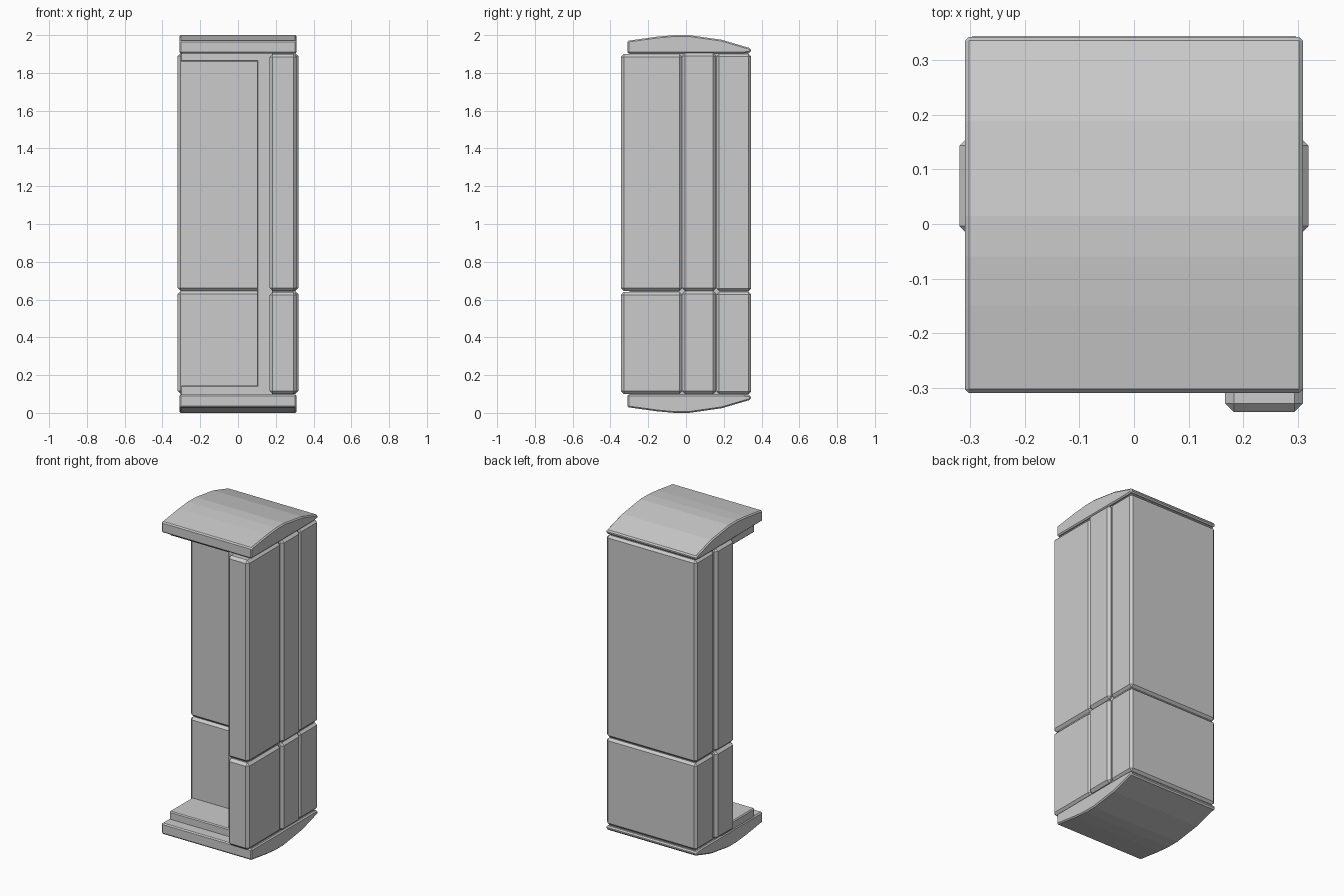
import bpy, bmesh

if "Cube" in bpy.data.objects:
    bpy.data.objects.remove(bpy.data.objects["Cube"])

def finish(name, bm, bevel):
    bmesh.ops.recalc_face_normals(bm, faces=bm.faces)
    if bevel:
        edges = [e for e in bm.edges if e.calc_face_angle(0) > 0.6]
        bmesh.ops.bevel(bm, geom=edges, offset=bevel, segments=1,
                        profile=0.5, affect='EDGES', clamp_overlap=True)
    me = bpy.data.meshes.new(name)
    bm.to_mesh(me)
    bm.free()
    ob = bpy.data.objects.new(name, me)
    bpy.context.collection.objects.link(ob)
    return ob

def box(name, x, y, z, bevel=0.0):
    bm = bmesh.new()
    bmesh.ops.create_cube(bm, size=1)
    for v in bm.verts:
        v.co = [(r[0] + r[1]) / 2 + c * (r[1] - r[0]) for r, c in zip((x, y, z), v.co)]
    return finish(name, bm, bevel)

def slab(name, profile, x, bevel):
    """Extrude a y-z profile along x."""
    bm = bmesh.new()
    face = bm.faces.new([bm.verts.new((x[0], y, z)) for y, z in profile])
    ext = bmesh.ops.extrude_face_region(bm, geom=[face])
    for v in ext['geom']:
        if isinstance(v, bmesh.types.BMVert):
            v.co.x = x[1]
    return finish(name, bm, bevel)

# Curved roof, mirrored to make the curved base
roof = [(-.31, 1.903), (-.31, 1.97), (-.15, 1.992), (-.06, 2.0), (.015, 2.0),
        (.19, 1.975), (.343, 1.93), (.343, 1.908), (.30, 1.903)]
slab("roof", roof, (-.31, .31), .007)
slab("base", [(y, 2 - z) for y, z in roof], (-.31, .31), .007)

# Inner steps below the roof, above the base and along the right wall
box("roof_step", (-.305, .2), (-.24, .1), (1.86, 1.915), .006)
box("base_step", (-.305, .2), (-.24, .1), (.085, .145), .006)
box("wall_step", (.10, .25), (-.24, .1), (.09, 1.91), .006)

# Recessed cores seen in the seams between panels
box("back_core", (-.295, .295), (-.005, .33), (.08, 1.92))
box("side_core", (.18, .295), (-.30, .10), (.08, 1.92))

# Outer panels, split by a horizontal seam
for part, z0, z1 in (("lower", .10, .64), ("upper", .645, 1.90)):
    box(part + "_back_panel", (-.31, .31), (.162, .345), (z0, z1), .014)
    box(part + "_middle_panel", (-.32, .32), (-.02, .16), (z0, z1 + .005), .016)
    box(part + "_side_panel", (.167, .31), (-.345, -.018), (z0, z1), .016)
